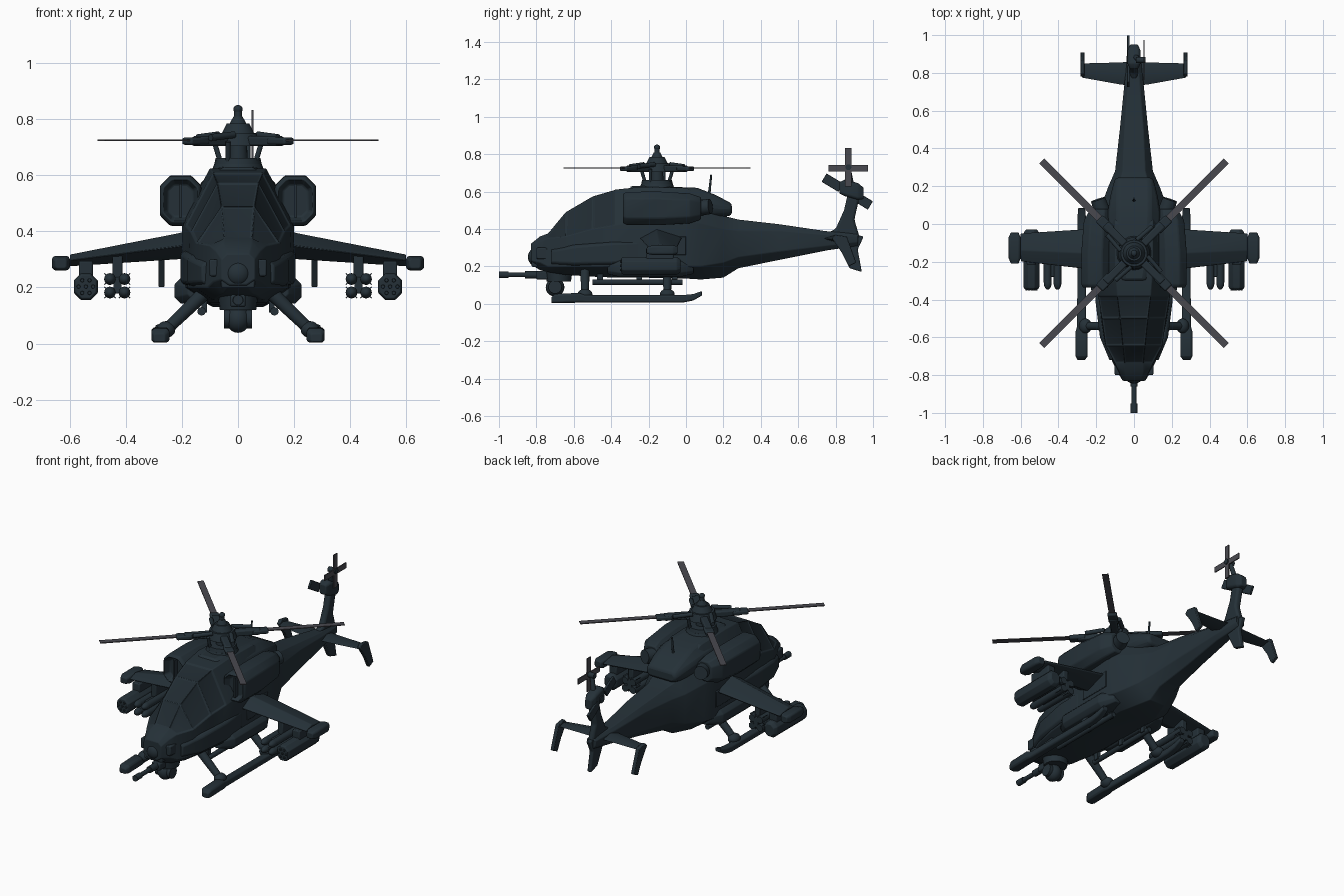
import bpy, bmesh, math
from mathutils import Vector, Matrix

if "Cube" in bpy.data.objects:
    bpy.data.objects.remove(bpy.data.objects["Cube"])

def material(name, col):
    m = bpy.data.materials.new(name)
    m.diffuse_color = (*col, 1)
    m.use_nodes = True
    m.node_tree.nodes["Principled BSDF"].inputs["Base Color"].default_value = m.diffuse_color
    return m

HULL = material("dark_blue_grey", (0.018, 0.030, 0.039))
GLASS = material("canopy_glass", (0.014, 0.023, 0.030))
BLADE = material("blade_grey", (0.066, 0.066, 0.078))

def finish(name, bm, mat=HULL, mirror=False, bevel=0.0, segs=2):
    bmesh.ops.recalc_face_normals(bm, faces=bm.faces)
    me = bpy.data.meshes.new(name)
    bm.to_mesh(me)
    bm.free()
    me.materials.append(mat)
    ob = bpy.data.objects.new(name, me)
    bpy.context.collection.objects.link(ob)
    bpy.ops.object.select_all(action='DESELECT')
    ob.select_set(True)
    bpy.context.view_layer.objects.active = ob
    bpy.ops.object.shade_smooth_by_angle(angle=math.radians(40))
    if bevel:
        b = ob.modifiers.new("bevel", 'BEVEL')
        b.width, b.segments, b.limit_method, b.angle_limit = bevel, segs, 'ANGLE', math.radians(25)
    if mirror:
        ob.modifiers.new("mirror", 'MIRROR')
    return ob

def loft_bm(rings):
    bm = bmesh.new()
    vs = [[bm.verts.new(p) for p in r] for r in rings]
    n = len(vs[0])
    for a, b in zip(vs, vs[1:]):
        for i in range(n):
            bm.faces.new((a[i], a[(i + 1) % n], b[(i + 1) % n], b[i]))
    bm.faces.new(vs[0])
    bm.faces.new(vs[-1])
    bmesh.ops.recalc_face_normals(bm, faces=bm.faces)
    return bm

def chamfer_rings(secs, k=0.35):
    # sections along y: (y, centre x, centre z, half width, half height), corners cut
    out = []
    for y, cx, cz, w, h in secs:
        c = k * min(w, h)
        pts = [(w - c, -h), (w, c - h), (w, h - c), (w - c, h),
               (c - w, h), (-w, h - c), (-w, c - h), (c - w, -h)]
        out.append([(cx + x, y, cz + z) for x, z in pts])
    return out

def pod(name, secs, k=0.35, **kw):
    return finish(name, loft_bm(chamfer_rings(secs, k)), **kw)

def box(name, c, s, rot=Matrix(), **kw):
    bm = bmesh.new()
    bmesh.ops.create_cube(bm, size=1, matrix=Matrix.Translation(c) @ rot.to_4x4() @ Matrix.Diagonal((*s, 1)))
    return finish(name, bm, **kw)

def rod(name, a, b, r, r2=None, n=14, **kw):
    a, b = Vector(a), Vector(b)
    d = b - a
    bm = bmesh.new()
    m = Matrix.Translation((a + b) / 2) @ d.to_track_quat('Z', 'Y').to_matrix().to_4x4()
    bmesh.ops.create_cone(bm, cap_ends=True, segments=n, radius1=r,
                          radius2=r if r2 is None else r2, depth=d.length, matrix=m)
    return finish(name, bm, **kw)

def ball(name, c, s, **kw):
    bm = bmesh.new()
    bmesh.ops.create_uvsphere(bm, u_segments=18, v_segments=10, radius=1,
                              matrix=Matrix.Translation(c) @ Matrix.Diagonal((*s, 1)))
    return finish(name, bm, **kw)

def plate(name, pts, x0, x1, **kw):
    # side-view outline (y, z) given thickness along x
    return finish(name, loft_bm([[(x, y, z) for y, z in pts] for x in (x0, x1)]), **kw)

# fuselage: y, four heights, four half widths
body = [(-.83, .21, .23, .30, .32, .03, .06, .06, .04), (-.78, .18, .22, .33, .36, .05, .09, .08, .05),
        (-.74, .17, .20, .35, .375, .07, .11, .10, .05), (-.645, .155, .20, .36, .49, .09, .15, .15, .06),
        (-.50, .145, .20, .40, .575, .10, .18, .17, .075), (-.38, .14, .20, .42, .61, .10, .19, .19, .09),
        (-.24, .14, .20, .44, .625, .10, .20, .20, .10), (0, .135, .20, .44, .62, .10, .20, .20, .10),
        (.08, .13, .20, .43, .58, .09, .18, .18, .10), (.20, .14, .22, .40, .47, .05, .135, .135, .08),
        (.28, .19, .25, .39, .45, .05, .10, .10, .06), (.50, .235, .28, .39, .425, .035, .075, .075, .05),
        (.75, .285, .31, .37, .388, .03, .05, .05, .03), (.92, .31, .33, .36, .375, .015, .03, .03, .015)]
rings = []
for y, *v in body:
    half = list(zip(v[4:], v[:4]))
    rings.append([(x, y, z) for x, z in half] + [(-x, y, z) for x, z in reversed(half)])
bm = loft_bm(rings)
# canopy windows inset into the upper front faces
panes = [f for f in bm.faces if -.70 < f.calc_center_median().y < -.42
         and f.calc_center_median().z > .37 and f.normal.z > .1]
bmesh.ops.inset_individual(bm, faces=panes, thickness=.012, depth=-.006)
for f in panes:
    f.material_index = 1
hull = finish("fuselage", bm, bevel=.016)
hull.data.materials.append(GLASS)

# engine cowling on the back, nacelles, exhausts
pod("rear_cowling", [(-.30, 0, .53, .115, .10), (-.2, 0, .53, .13, .10), (.06, 0, .53, .14, .09),
                     (.15, 0, .52, .125, .065), (.245, 0, .505, .10, .032)], k=.6, bevel=.015)
bm = loft_bm(chamfer_rings([(-.34, .205, .51, .062, .075), (-.32, .205, .51, .074, .088), (-.15, .205, .51, .074, .09),
                            (.02, .195, .51, .07, .08), (.08, .18, .51, .05, .06)], .5))
ends = [f for f in bm.faces if abs(f.normal.y) > .99]
bmesh.ops.inset_individual(bm, faces=ends, thickness=.018, depth=0)
bmesh.ops.translate(bm, verts=list({v for f in ends if f.calc_center_median().y < 0 for v in f.verts}), vec=(0, .04, 0))
finish("engine_nacelle", bm, mirror=True, bevel=.006)
box("intake_vane", (.205, -.315, .51), (.012, .03, .12), mirror=True)
rod("exhaust", (.16, .04, .51), (.19, .13, .52), .045, .04, mirror=True)
pod("side_sponson", [(-.42, .15, .19, .03, .03), (-.35, .165, .188, .062, .046), (-.04, .165, .188, .062, .046),
                     (.04, .15, .19, .03, .03)], k=.5, mirror=True, bevel=.004)
pod("cheek_fairing", [(-.72, .09, .25, .04, .04), (-.6, .14, .26, .04, .055), (-.4, .17, .27, .035, .06),
                      (-.25, .18, .28, .02, .05)], mirror=True, bevel=.008)
box("door_panel", (.199, -.10, .31), (.012, .2, .1), mirror=True, bevel=.004)
rod("belly_rail", (.13, -.50, .115), (.13, -.02, .115), .015, mirror=True)
for y in (-.46, -.25, -.06):
    box("rail_bracket", (.12, y, .135), (.02, .03, .05), mirror=True)
rod("antenna", (0, .12, .55), (0, .135, .69), .008, .005)

# nose sensor and chin gun
ball("nose_sensor", (0, -.81, .25), (.045, .035, .045))
box("nose_frame", (0, -.80, .215), (.12, .05, .035), bevel=.006)
box("nose_side_sensor", (.085, -.77, .27), (.035, .06, .06), mirror=True, bevel=.006)
rod("turret_ring", (0, -.68, .12), (0, -.68, .19), .065, .075, n=20)
ball("turret_ball", (0, -.70, .088), (.045, .05, .05))
rod("turret_drum", (-.05, -.70, .09), (.05, -.70, .09), .036, n=16)
box("gun_body", (0, -.74, .152), (.055, .12, .045), bevel=.008)
rod("gun_barrel", (0, -.98, .155), (0, -.70, .155), .013)
rod("gun_muzzle", (0, -1, .155), (0, -.95, .155), .018)
rod("gun_sleeve", (0, -.86, .155), (0, -.78, .155), .02)

# landing skids
pod("skid", [(-.72, .28, .02, .02, .015), (-.70, .277, .028, .032, .025), (-.57, .277, .032, .032, .026),
             (-.54, .277, .026, .024, .02), (-.02, .277, .026, .022, .02), (.04, .277, .035, .022, .017),
             (.085, .277, .056, .018, .012)], mirror=True, bevel=.004)
for y in (-.54, -.10):
    rod("skid_strut", (.265, y, .04), (.11, y, .19), .02, .026, mirror=True)
    ball("strut_joint", (.257, y, .05), (.034, .04, .03), mirror=True)

# stub wings
wing = []
for x, y0, y1, z0, z1 in ((.14, -.25, -.02, .30, .415), (.21, -.245, -.025, .30, .395), (.60, -.20, -.05, .275, .318)):
    ym, zm = (y0 * .6 + y1 * .4), (z0 + z1) / 2
    wing.append([(x, y0, zm), (x, ym, z1), (x, y1, zm + .005), (x, y1, zm - .005), (x, ym, z0)])
finish("stub_wing", loft_bm(wing), mirror=True, bevel=.008)
pod("wing_tip_pod", [(-.21, .632, .285, .02, .018), (-.18, .632, .287, .032, .026),
                     (-.07, .632, .287, .032, .026), (-.045, .632, .287, .02, .02)], mirror=True, bevel=.004)
# outer rocket pods
box("outer_pylon", (.543, -.14, .265), (.05, .15, .06), mirror=True, bevel=.006)
pod("rocket_pod", [(-.345, .543, .203, .036, .042), (-.33, .543, .203, .043, .048), (-.05, .543, .203, .043, .048),
                   (-.03, .543, .203, .03, .035)], k=.6, mirror=True, bevel=.003)
for i in range(7):
    a = i * math.tau / 6
    r = .026 if i < 6 else 0
    x, z = .543 + r * math.cos(a), .203 + r * math.sin(a)
    rod("rocket_tip", (x, -.352, z), (x, -.33, z), .006, .01, n=8, mirror=True)
# inner missile racks
box("inner_pylon", (.43, -.14, .275), (.035, .13, .08), mirror=True, bevel=.005)
box("missile_rack", (.43, -.17, .208), (.03, .22, .06), mirror=True, bevel=.004)
for x in (.405, .457):
    for z in (.182, .230):
        rod("missile", (x, -.31, z), (x, -.06, z), .021, n=12, mirror=True)
        ball("missile_nose", (x, -.31, z), (.021, .038, .021), mirror=True)
        for r in (45, 135):
            box("missile_fin", (x, -.09, z), (.056, .04, .004), Matrix.Rotation(math.radians(r), 3, 'Y'), mirror=True)

# tail: fin, ventral fin, stabiliser with end plates
plate("tail_fin", [(.74, .37), (.80, .40), (.845, .50), (.875, .63), (.925, .63), (.925, .56), (.90, .45), (.93, .35)],
      -.02, .02, bevel=.012)
plate("ventral_fin", [(.80, .34), (.875, .19), (.94, .17), (.918, .29), (.95, .36), (.88, .375)], -.014, .014, bevel=.006)
stab = [[(x, y0, z), (x, (y0 + y1) / 2, z + t), (x, y1, z), (x, (y0 + y1) / 2, z - t)]
        for x, y0, y1, z, t in ((0, .73, .86, .35, .02), (.08, .74, .855, .348, .016), (.275, .775, .85, .345, .009))]
finish("stabiliser", loft_bm(stab), mirror=True)
plate("stabiliser_end_plate", [(.78, .35), (.80, .37), (.86, .36), (.91, .22), (.87, .20), (.835, .27)], .262, .284,
      mirror=True, bevel=.004)
pod("tail_gearbox", [(.82, 0, .62, .022, .03), (.85, 0, .62, .034, .045), (.92, 0, .60, .034, .045), (.95, 0, .59, .02, .03)],
    bevel=.006)

# tail rotors: dark pair on the left, grey cross on the right
tilt = Matrix.Rotation(math.radians(-31), 3, 'X')
for s in (-1, 1):
    box("tail_paddle", Vector((-.03, .862, .60)) + tilt @ Vector((0, s * .092, 0)), (.014, .105, .052), tilt, bevel=.003)
rod("tail_rotor_shaft", (-.04, .868, .60), (.03, .868, .60), .022)
rod("tail_rotor_mast", (0, .89, .60), (.03, .868, .73), .016, .012)
rod("tail_rotor_hub", (.01, .868, .73), (.062, .868, .73), .016)
box("tail_blade_vertical", (.052, .868, .73), (.006, .034, .205), mat=BLADE)
box("tail_blade_level", (.052, .868, .725), (.006, .21, .034), mat=BLADE)

# main rotor
C = Vector((0, -.155, 0))
for name, z0, z1, r0, r1 in (("mast_collar", .60, .64, .10, .085), ("swash_plate", .638, .662, .085, .08), ("mast", .65, .75, .035, .03),
                             ("hub_disc", .705, .75, .085, .07), ("hub_cap", .75, .785, .058, .04),
                             ("hub_dome", .785, .81, .03, .016), ("hub_post", .80, .838, .014, .014)):
    rod(name, C + Vector((0, 0, z0)), C + Vector((0, 0, z1)), r0, r1, n=20)
ball("hub_tip", C + Vector((0, 0, .836)), (.017, .017, .015))
for i in range(4):
    R = Matrix.Rotation(math.radians(45 + 90 * i), 3, 'Z')
    def at(x, y, z): return C + R @ Vector((x, y, z))
    box("blade_arm", at(.13, 0, .722), (.17, .042, .036), R, bevel=.008)
    box("blade_grip", at(.215, 0, .722), (.09, .052, .026), R, bevel=.008)
    rod("lag_damper", at(.06, .04, .745), at(.17, .032, .735), .012)
    rod("pitch_link", at(.07, .02, .65), at(.085, .035, .72), .009)
    box("main_blade", at(.465, 0, .726), (.45, .036, .005), R, mat=BLADE)
